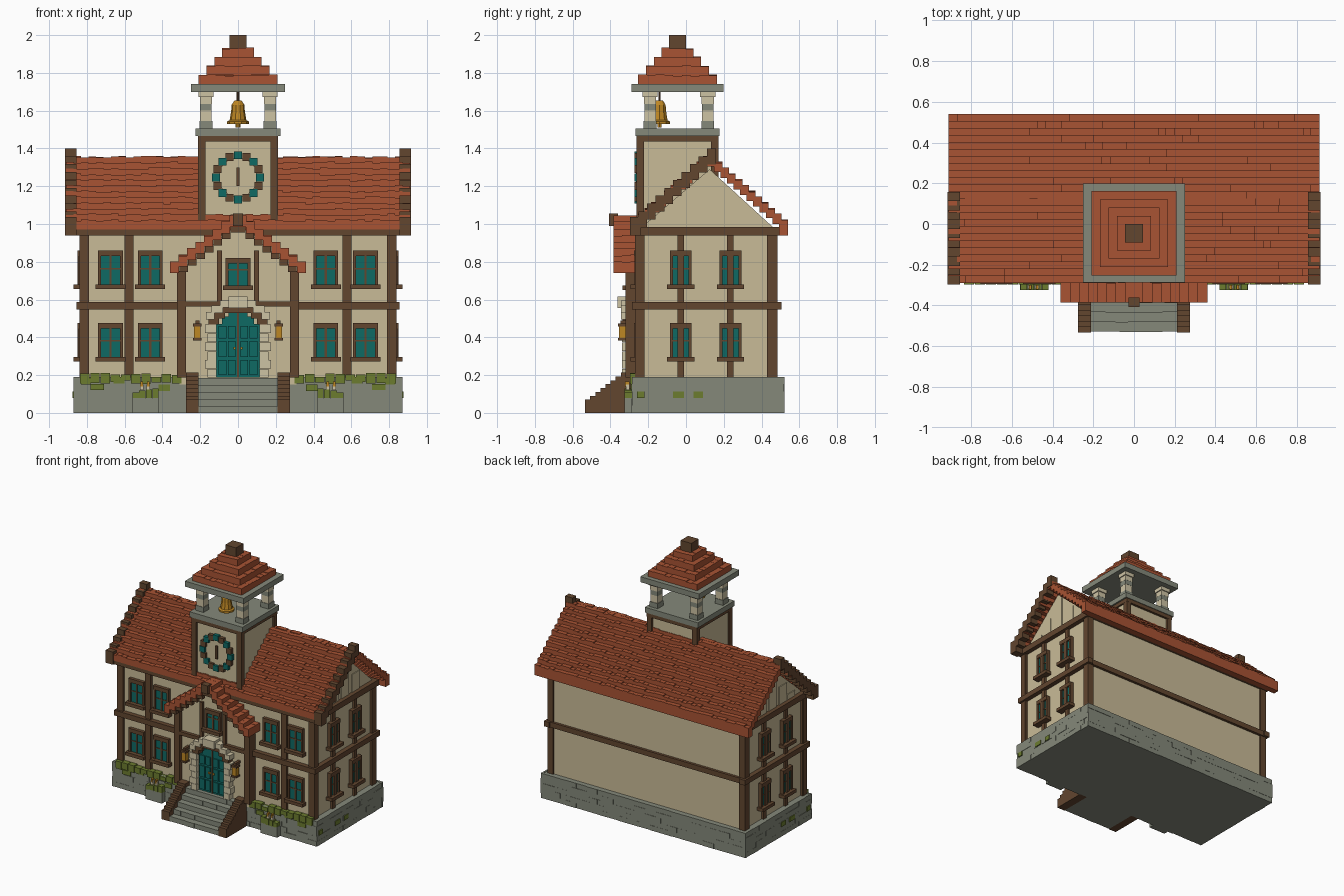
import bpy, bmesh, math, random

if "Cube" in bpy.data.objects:
    bpy.data.objects.remove(bpy.data.objects["Cube"])
random.seed(4)

def lin(h):
    c = [int(h[i:i + 2], 16) / 255 for i in (0, 2, 4)]
    return [v / 12.92 if v <= 0.04045 else ((v + 0.055) / 1.055) ** 2.4 for v in c] + [1]

MATS = {}
for name, h in dict(roof_tile='A85333', timber='62462F', plaster='C9BB97', stone='85897A', teal='0F6A64',
                    moss='6C7C2F', gold='BE8724', pale_stone='CEC3A4').items():
    m = bpy.data.materials.new(name)
    m.diffuse_color = lin(h)
    m.use_nodes = True
    m.node_tree.nodes["Principled BSDF"].inputs["Base Color"].default_value = m.diffuse_color
    MATS[name] = m

parts = {}  # (part name, material) -> (verts, faces)

def prism(part, mat, pts, axis, a, b):
    """Extrude a 2D outline along an axis; outline uses the other two axes in order."""
    V, F = parts.setdefault((part, mat), ([], []))
    s, n = len(V), len(pts)
    for t in (a, b):
        for p, q in pts:
            V.append({'x': (t, p, q), 'y': (p, t, q), 'z': (p, q, t)}[axis])
    F.append([s + i for i in range(n)][::-1])
    F.append([s + n + i for i in range(n)])
    for i in range(n):
        j = (i + 1) % n
        F.append([s + i, s + j, s + n + j, s + n + i])

def box(part, mat, x0, x1, y0, y1, z0, z1):
    prism(part, mat, [(x0, y0), (x1, y0), (x1, y1), (x0, y1)], 'z', z0, z1)

def mbox(part, mat, x0, x1, *r):
    box(part, mat, x0, x1, *r)
    box(part, mat, -x1, -x0, *r)

def jit(a):
    return random.uniform(-a, a)

# stone base with staggered bricks
box('base_core', 'stone', -0.86, 0.86, -0.277, 0.512, 0, 0.187)
H = 0.038
for r in range(5):
    z0, z1 = r * H, r * H + H
    def runs(a, b, w):
        cuts = [a] + [a + w * (k + 0.5 * (r % 2)) for k in range(1, int((b - a) / w))] + [b]
        return zip(cuts, cuts[1:])
    for a, b in runs(-0.87, 0.87, 0.09):
        box('base_bricks', 'stone', a, b, -0.285 - jit(0.003), -0.27, z0, z1)
        box('base_bricks', 'stone', a, b, 0.505, 0.52 + jit(0.002), z0, z1)
    for a, b in runs(-0.285, 0.52, 0.08):
        mbox('base_bricks', 'stone', 0.855, 0.87 + jit(0.002), a, b, z0, z1)

# moss on the base
for k in range(10):
    x = 0.30 + k * 0.054
    mbox('moss_tufts', 'moss', x, x + 0.05, -0.296, -0.255, 0.16 + jit(0.012), 0.2 + jit(0.012))
for x, z, w in ((0.36, 0.115, 0.06), (0.71, 0.12, 0.07), (0.6, 0.155, 0.06), (0.78, 0.15, 0.05)):
    mbox('moss_patches', 'moss', x, x + w, -0.293, -0.28, z, z + 0.034)
for y, w in ((-0.07, 0.06), (0.04, 0.05), (-0.26, 0.04)):
    mbox('moss_patches', 'moss', 0.865, 0.877, y, y + w, 0.078, 0.112)

# planters with flowers
mbox('planter', 'stone', 0.42, 0.56, -0.325, -0.28, 0, 0.08)
for k in range(4):
    x = 0.42 + k * 0.035
    mbox('planter_leaves', 'moss', x, x + 0.033, -0.325, -0.285, 0.075, 0.12 + jit(0.015))
for x in (0.465, 0.5):
    mbox('flower', 'pale_stone', x, x + 0.02, -0.318, -0.3, 0.12, 0.15)
    mbox('flower_centre', 'gold', x + 0.004, x + 0.016, -0.322, -0.3, 0.14, 0.165)

# main plaster walls including side gables
prism('walls', 'plaster', [(-0.25, 0.15), (0.475, 0.15), (0.475, 0.97), (0.125, 1.29), (-0.25, 0.97)], 'x', -0.82, 0.82)
for y in (-0.1, 0.0, 0.125, 0.25):  # gable boards
    mbox('gable_boards', 'plaster', 0.81, 0.826, y - 0.045, y + 0.045, 0.98, 1.24 - abs(y - 0.125) * 0.95)

# timber frame
for x in (0.79, 0.553):
    mbox('front_posts', 'timber', x, x + 0.047, -0.27, -0.22, 0.187, 0.95)
mbox('corner_posts', 'timber', 0.79, 0.84, -0.27, -0.225, 0.187, 0.95)
mbox('corner_posts', 'timber', 0.79, 0.84, 0.43, 0.485, 0.187, 0.95)
for z0, z1 in ((0.548, 0.588), (0.94, 0.985)):
    box('front_beam', 'timber', -0.855, 0.855, -0.285, -0.24, z0, z1)
    box('back_beam', 'timber', -0.855, 0.855, 0.46, 0.495, z0, z1)
    mbox('side_beam', 'timber', 0.81, 0.855, -0.285, 0.505 if z0 < 0.9 else 0.48, z0, z1)
for y in (-0.028, 0.235):
    mbox('side_posts', 'timber', 0.81, 0.836, y - 0.017, y + 0.017, 0.187, 0.95)

# windows: local u across, d outward; put() maps to front or side wall
def window(put, u, z, w=0.065, h=0.205):
    put('window_glass', 'teal', u - w + 0.01, u + w - 0.01, 0, 0.012, z + 0.02, z + h - 0.01)
    for s in (-1, 1):
        e = u + s * (w - 0.008)
        put('window_frame', 'timber', e - 0.008, e + 0.008, 0, 0.022, z + 0.01, z + h)
    put('window_frame', 'timber', u - w, u + w, 0, 0.025, z + h - 0.03, z + h)
    put('window_frame', 'timber', u - 0.006, u + 0.006, 0, 0.018, z + 0.02, z + h - 0.02)
    put('window_frame', 'timber', u - w, u + w, 0, 0.016, z + 0.105, z + 0.113)
    put('window_sill', 'timber', u - w - 0.014, u + w + 0.014, 0, 0.045, z, z + 0.025)

def on_front(p, m, a, b, d0, d1, z0, z1):
    mbox(p, m, a, b, -0.25 - d1, -0.25 - d0, z0, z1)

def on_side(p, m, a, b, d0, d1, z0, z1):
    mbox(p, m, 0.82 + d0, 0.82 + d1 + 0.006, a, b, z0, z1)

def on_bay(p, m, a, b, d0, d1, z0, z1):
    box(p, m, a, b, -0.29 - d1, -0.29 - d0, z0, z1)

for z in (0.272, 0.655):
    for x in (0.465, 0.675):
        window(on_front, x, z)
    for y in (-0.028, 0.235):
        window(on_side, y, z, 0.058)
        on_side('side_window_posts', 'timber', y - 0.017, y + 0.017, 0, 0.024, z, z + 0.2)

# entrance bay with its little gable roof
prism('entrance_bay', 'plaster', [(-0.31, 0.15), (0.31, 0.15), (0.31, 0.75), (0, 1.0), (-0.31, 0.75)], 'y', -0.29, -0.2)
mbox('bay_posts', 'timber', 0.275, 0.322, -0.32, -0.25, 0.187, 0.75)
box('bay_beam', 'timber', -0.31, 0.31, -0.315, -0.28, 0.562, 0.59)
mbox('bay_studs', 'timber', 0.085, 0.11, -0.31, -0.28, 0.59, 0.86)
window(on_bay, 0, 0.65, 0.065, 0.17)
for j in range(8):
    x1, zt = 0.36 - 0.045 * j, 0.8 + 0.035 * j
    for k in range(4):
        y = -0.385 + k * 0.045
        mbox('bay_roof_tiles', 'roof_tile', x1 - 0.047, x1, y, y + 0.045, zt - 0.06, zt + jit(0.004))
    if j:
        mbox('bay_bargeboard', 'timber', x1 - 0.05, x1 - 0.005, -0.375, -0.345, zt - 0.09, zt - 0.055)
box('bay_ridge_end', 'timber', -0.027, 0.027, -0.408, -0.36, 0.99, 1.055)

# door with stepped arch
for w, z in ((0.115, 0.47), (0.085, 0.51), (0.05, 0.535)):
    box('door', 'teal', -w, w, -0.312, -0.28, 0.187, z)
for z0, z1 in ((0.2, 0.28), (0.295, 0.38), (0.395, 0.46)):
    for x in (0.012, 0.062):
        mbox('door_panels', 'teal', x, x + 0.042, -0.32, -0.3, z0, z1)
box('door_split', 'timber', -0.004, 0.004, -0.318, -0.3, 0.187, 0.53)
mbox('door_knob', 'gold', 0.012, 0.024, -0.328, -0.31, 0.335, 0.35)
for k in range(6):
    mbox('door_jamb', 'pale_stone', 0.115, 0.175 if k % 2 else 0.162, -0.338, -0.28, 0.187 + k * 0.047, 0.232 + k * 0.047)
for x0, x1, z in ((0.1, 0.155, 0.468), (0.07, 0.125, 0.5), (0.0, 0.085, 0.528)):
    mbox('arch_timber', 'timber', x0, x1, -0.335, -0.28, z, z + 0.036)
for x0, x1, z in ((0.125, 0.17, 0.495), (0.08, 0.14, 0.53), (0.04, 0.095, 0.558)):
    mbox('arch_stones', 'pale_stone', x0, x1, -0.345, -0.28, z, z + 0.038)
box('keystone', 'pale_stone', -0.05, 0.05, -0.362, -0.28, 0.555, 0.615)

# lanterns
mbox('lantern_glass', 'gold', 0.198, 0.232, -0.355, -0.321, 0.395, 0.46)
mbox('lantern_cap', 'timber', 0.192, 0.238, -0.361, -0.315, 0.458, 0.472)
mbox('lantern_cap', 'timber', 0.205, 0.225, -0.348, -0.285, 0.472, 0.49)
mbox('lantern_base', 'timber', 0.192, 0.238, -0.361, -0.315, 0.383, 0.396)

# front steps and stepped cheeks
for r in range(5):
    y0 = -0.53 + r * 0.048
    n = 6 + r % 2
    for k in range(n):
        a = -0.21 + 0.42 * k / n
        box('front_steps', 'stone', a, a + 0.42 / n, y0 + jit(0.002), -0.27, r * 0.037, r * 0.037 + 0.037)
for k in range(8):
    y = -0.534 + k * 0.027
    mbox('step_cheeks', 'timber', 0.21, 0.275, y, y + 0.027 if k < 7 else -0.28, 0, 0.07 + k * 0.0205)

# main roof: stepped courses of tiles, both slopes
N, W = 12, 46
for i in range(N):
    d0 = 0.415 * (1 - i / N)
    zt = 1.02 + i * 0.0305
    for k in range(W):
        x0 = -0.91 + 1.82 * k / W
        for s in (-1, 1):
            ya, yb = sorted((0.125 + s * d0, 0.125 + s * (d0 - 0.0346 - (0.012 if i < N - 1 else 0))))
            zb = zt - (0.08 if i == 0 and s > 0 else 0.05)
            box('roof_tiles', 'roof_tile', x0, x0 + 1.82 / W, ya, yb, zb, zt + jit(0.005))
for i in range(10):  # front bargeboards on both gables
    y, zt = -0.297 + i * 0.0455, 1.025 + 0.0417 * i
    mbox('bargeboard', 'timber', 0.855, 0.917, y, y + (0.0455 if i else 0.06), zt - 0.085, zt + (0.012 if i == 0 else 0))

# clock tower
box('tower_walls', 'plaster', -0.2, 0.2, -0.245, 0.155, 0.98, 1.45)
for y in (-0.262, 0.132):
    mbox('tower_posts', 'timber', 0.172, 0.212, y, y + 0.04, 1.02, 1.45)
box('tower_beam', 'timber', -0.213, 0.213, -0.263, 0.173, 1.437, 1.468)
box('belfry_floor', 'stone', -0.225, 0.225, -0.268, 0.178, 1.466, 1.506)
for k in range(16):  # clock ring
    a = math.tau * k / 16
    x, z = 0.117 * math.cos(a), 1.247 + 0.117 * math.sin(a)
    box('clock_ring', 'timber' if k % 2 else 'teal', x - 0.021, x + 0.021, -0.272, -0.24, z - 0.021, z + 0.021)
prism('clock_face', 'plaster', [(0.105 * math.cos(math.tau * k / 16), 1.247 + 0.105 * math.sin(math.tau * k / 16))
                               for k in range(16)], 'y', -0.254, -0.24)
box('clock_hand', 'timber', -0.008, 0.008, -0.266, -0.25, 1.2, 1.3)

# belfry columns and cornice
for y in (-0.19, 0.115):
    for z0, z1, h, m in ((1.506, 1.545, 0.034, 'stone'), (1.545, 1.6, 0.03, 'pale_stone'), (1.6, 1.635, 0.031, 'stone'),
                         (1.635, 1.672, 0.032, 'pale_stone'), (1.672, 1.702, 0.04, 'pale_stone')):
        mbox('belfry_column', m, 0.17 - h, 0.17 + h, y - h, y + h, z0, z1)
box('belfry_cornice', 'stone', -0.25, 0.25, -0.288, 0.198, 1.7, 1.742)

# bell
def frustum(part, mat, x, y, rings, n=10):
    V, F = parts.setdefault((part, mat), ([], []))
    s = len(V)
    for r, z in rings:
        V.extend((x + r * math.cos(math.tau * k / n), y + r * math.sin(math.tau * k / n), z) for k in range(n))
    for i in range(len(rings) - 1):
        for k in range(n):
            a, b = s + i * n, s + i * n + n
            F.append([a + k, a + (k + 1) % n, b + (k + 1) % n, b + k])
    F.append([s + k for k in range(n)][::-1])
    F.append([s + (len(rings) - 1) * n + k for k in range(n)])

frustum('bell', 'gold', 0, -0.14, [(0.057, 1.53), (0.057, 1.543), (0.044, 1.55), (0.036, 1.6), (0.034, 1.63), (0.018, 1.655)])
frustum('bell_clapper', 'gold', 0, -0.14, [(0.013, 1.512), (0.013, 1.535)], 6)
frustum('bell_rod', 'timber', 0, -0.14, [(0.007, 1.65), (0.007, 1.705)], 6)

# stepped tower roof and finial
for r, (h, n) in enumerate(((0.208, 9), (0.166, 7), (0.125, 5), (0.084, 4))):
    z, c = 1.74 + r * 0.0475, 2 * h / n
    for i in range(n):
        for j in range(n):
            x, y = -h + i * c, -0.045 - h + j * c
            box('tower_roof_tiles', 'roof_tile', x, x + c, y, y + c, z, z + 0.0475 + jit(0.004))
box('finial', 'timber', -0.045, 0.045, -0.09, 0.0, 1.925, 2.0)

# make one object per part and colour
for (name, mat), (V, F) in parts.items():
    me = bpy.data.meshes.new(name)
    me.from_pydata(V, [], F)
    bm = bmesh.new()
    bm.from_mesh(me)
    bmesh.ops.recalc_face_normals(bm, faces=bm.faces)
    bm.to_mesh(me)
    bm.free()
    me.materials.append(MATS[mat])
    bpy.context.collection.objects.link(bpy.data.objects.new(name, me))
